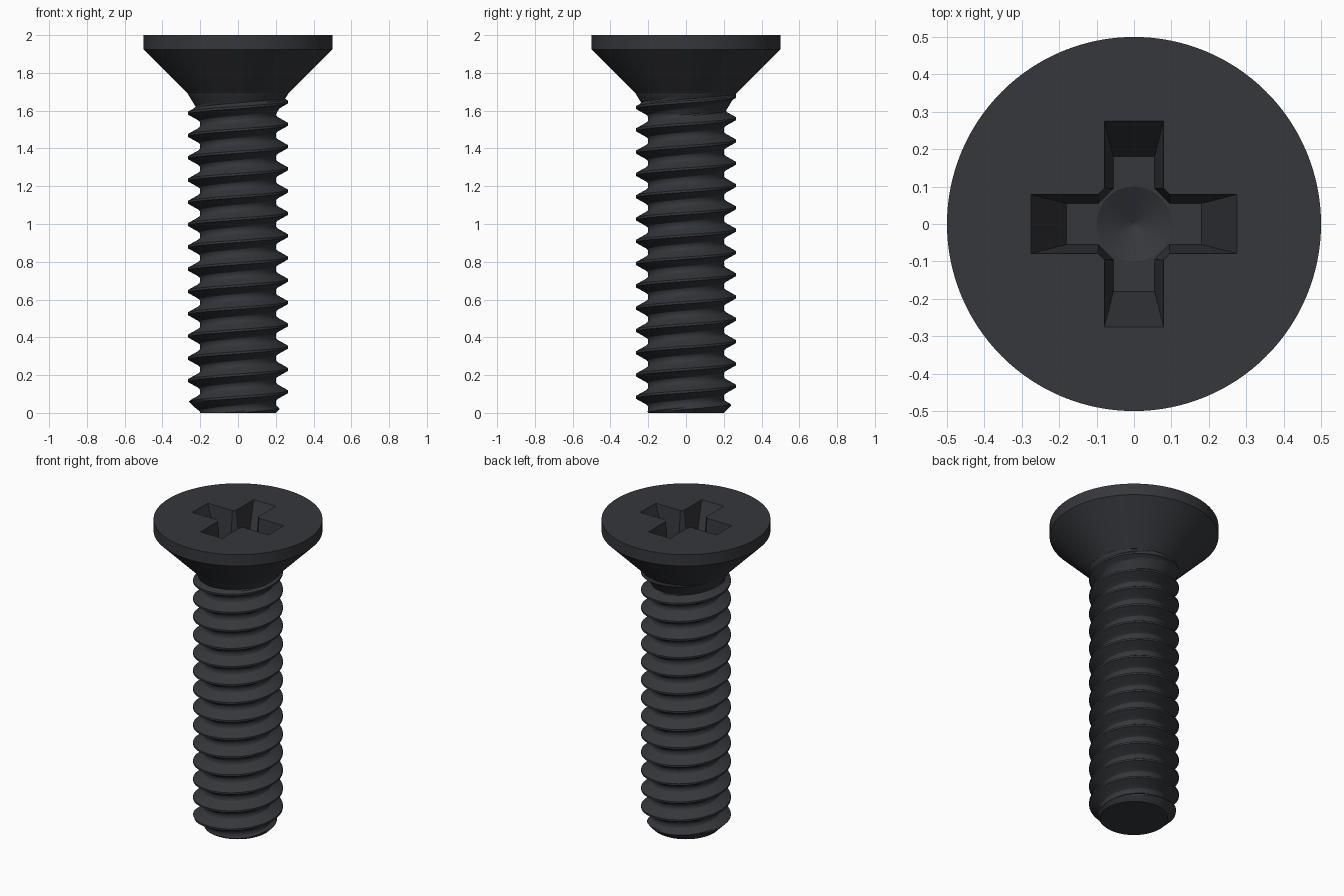
import bpy, bmesh, math

if "Cube" in bpy.data.objects:
    bpy.data.objects.remove(bpy.data.objects["Cube"])

PITCH, CREST_Z = 0.118, 1.528         # thread lead, crest height at +x
CREST_R, ROOT_R = 0.266, 0.2
NECK_Z, RIM_Z, TOP_Z = 1.69, 1.925, 2.0
FLOOR_Z = 1.75                        # floor of the cross recess

mat = bpy.data.materials.new("dark_metal")
mat.diffuse_color = (0.036, 0.038, 0.044, 1)
mat.use_nodes = True
mat.node_tree.nodes["Principled BSDF"].inputs["Base Color"].default_value = mat.diffuse_color


def make_object(name, bm):
    bmesh.ops.recalc_face_normals(bm, faces=bm.faces)
    mesh = bpy.data.meshes.new(name)
    bm.to_mesh(mesh)
    bm.free()
    ob = bpy.data.objects.new(name, mesh)
    bpy.context.collection.objects.link(ob)
    mesh.materials.append(mat)
    return ob


def loft(name, rings):
    """Closed solid through rings of equal length."""
    bm = bmesh.new()
    rows = [[bm.verts.new(p) for p in ring] for ring in rings]
    n = len(rows[0])
    for a, b in zip(rows, rows[1:]):
        for i in range(n):
            bm.faces.new((a[i], a[(i + 1) % n], b[(i + 1) % n], b[i]))
    bm.faces.new(rows[0])
    bm.faces.new(rows[-1])
    bmesh.ops.remove_doubles(bm, verts=bm.verts, dist=1e-6)
    return make_object(name, bm)


def circle(r, z, n=128):
    return [(r * math.cos(2 * math.pi * i / n), r * math.sin(2 * math.pi * i / n), z) for i in range(n)]


def rect(x, y, z):
    return [(-x, -y, z), (x, -y, z), (x, y, z), (-x, y, z)]


def diamond(c, z):
    return [(-c, 0, z), (0, -c, z), (c, 0, z), (0, c, z)]


def smooth(ob):
    bpy.ops.object.select_all(action='DESELECT')
    ob.select_set(True)
    bpy.context.view_layer.objects.active = ob
    bpy.ops.object.shade_smooth_by_angle(angle=math.radians(25))


# countersunk head
head = loft("head", [circle(CREST_R, NECK_Z), circle(0.5, RIM_Z), circle(0.5, TOP_Z)])

# cross recess: two tapered arms, bevelled inner corners, drill point
UP = 2.05
k = (UP - FLOOR_Z) / (TOP_Z - FLOOR_Z)


def grow(low, high):
    return low + (high - low) * k


length, width = grow(0.18, 0.275), grow(0.055, 0.079)
cutters = [
    loft("recess_arm_x", [rect(0.18, 0.055, FLOOR_Z), rect(length, width, UP)]),
    loft("recess_arm_y", [rect(0.055, 0.18, FLOOR_Z), rect(width, length, UP)]),
    loft("recess_corners", [diamond(0.15, FLOOR_Z), diamond(grow(0.15, 0.175), UP)]),
    loft("recess_point", [circle(1e-3, 1.70, 48), circle(0.1, FLOOR_Z, 48), circle(0.1, FLOOR_Z + 0.03, 48)]),
]
bpy.context.view_layer.objects.active = head
for cutter in cutters:
    cutter.hide_render = True
    mod = head.modifiers.new("recess", 'BOOLEAN')
    mod.operation, mod.solver, mod.object = 'DIFFERENCE', 'EXACT', cutter
    bpy.ops.object.modifier_apply(modifier=mod.name)
for cutter in cutters:
    bpy.data.objects.remove(cutter)
smooth(head)

# thread profile over half a pitch: (fraction, radius), mirrored about the crest
half = [(0.05, CREST_R), (0.13, 0.249), (0.21, 0.232), (0.29, 0.215), (0.36, 0.204), (0.43, 0.2005), (0.5, ROOT_R)]
fracs = sorted([f for f, _ in half] + [-f for f, _ in half[:-1]])


def thread_radius(phase):
    f = abs((phase + 0.5) % 1 - 0.5)
    last = (0.0, CREST_R)
    for point in half:
        if f <= point[0]:
            t = (f - last[0]) / (point[0] - last[0])
            return last[1] + (point[1] - last[1]) * t
        last = point
    return ROOT_R


# threaded shank: helical rows trimmed flat at both ends
N, END_Z = 96, NECK_Z + 0.004
bm = bmesh.new()
columns = []
for j in range(N + 1):
    turn = j / N
    a = 2 * math.pi * turn
    column = []
    for lead in range(-15, 4):
        for f in fracs:
            z = min(max(CREST_Z + PITCH * (lead + turn + f), 0), END_Z)
            r = thread_radius((z - CREST_Z) / PITCH - turn)
            r = max(r, CREST_R - 0.6 * (NECK_Z - z))       # runout under the head
            r = min(r, ROOT_R + z, CREST_R)                # chamfered tip
            column.append(bm.verts.new((r * math.cos(a), r * math.sin(a), z)))
    columns.append(column)
for a, b in zip(columns, columns[1:]):
    for i in range(len(a) - 1):
        bm.faces.new((a[i], b[i], b[i + 1], a[i + 1]))
bmesh.ops.remove_doubles(bm, verts=bm.verts, dist=1e-5)
tip = [e for e in bm.edges if e.is_boundary and all(v.co.z < 1e-4 for v in e.verts)]
bmesh.ops.edgeloop_fill(bm, edges=tip)
shank = make_object("threaded_shank", bm)
smooth(shank)
